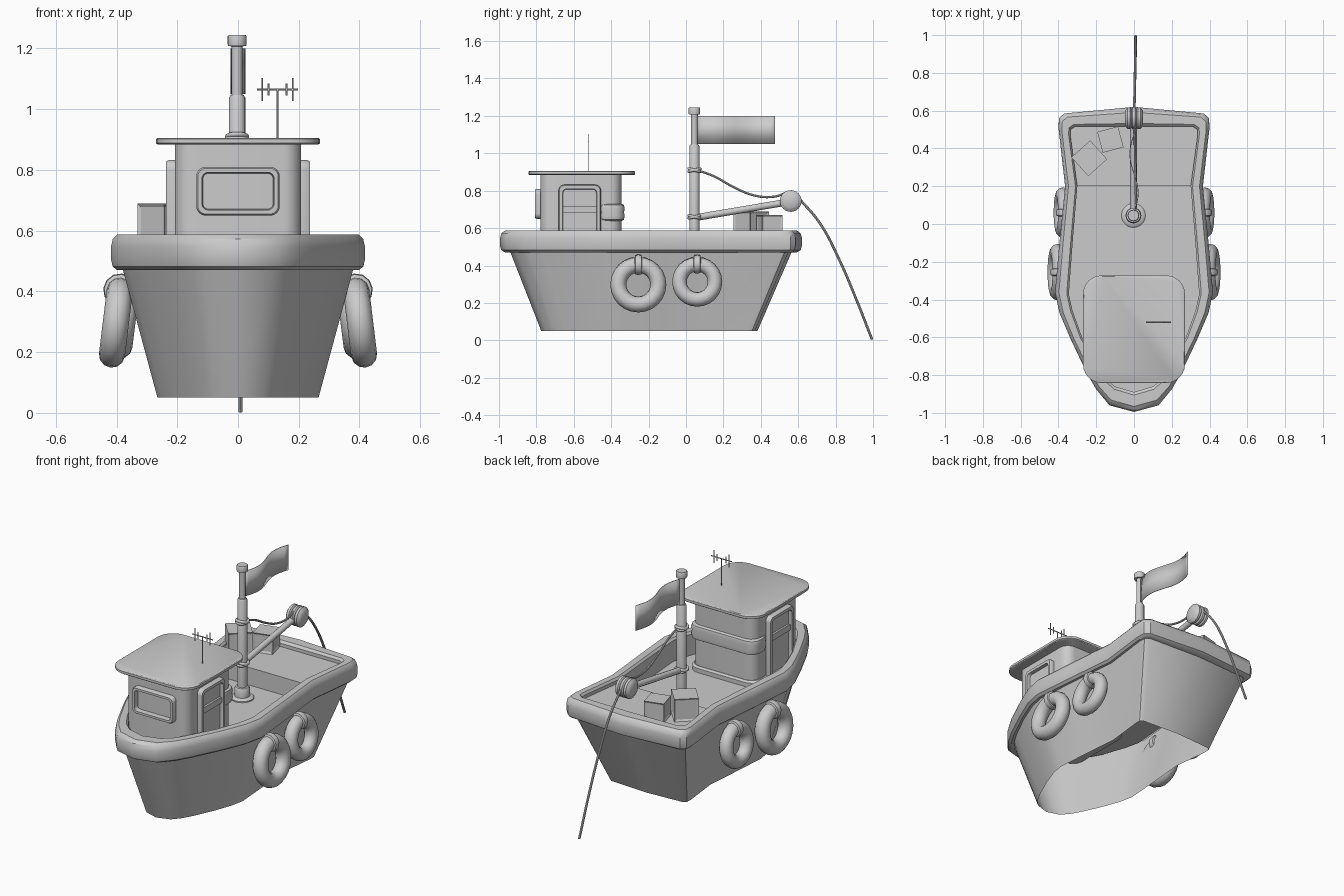
import bpy, bmesh, math
from math import sin, cos, pi, radians
from mathutils import Matrix, Vector

if "Cube" in bpy.data.objects:
    bpy.data.objects.remove(bpy.data.objects["Cube"])


def finish(ob, angle=35):
    bpy.ops.object.select_all(action='DESELECT')
    ob.select_set(True)
    bpy.context.view_layer.objects.active = ob
    if ob.type == 'CURVE':
        bpy.ops.object.convert(target='MESH')
        ob = bpy.context.view_layer.objects.active
    bpy.ops.object.shade_smooth_by_angle(angle=radians(angle))
    return ob


def link(name, data):
    ob = bpy.data.objects.new(name, data)
    bpy.context.collection.objects.link(ob)
    return ob


def loft(name, rings, mat=Matrix(), bottom=True, top=True, closed=False, angle=35):
    """Skin a stack of equal-length vertex rings."""
    bm = bmesh.new()
    vs = [[bm.verts.new(mat @ Vector(p)) for p in r] for r in rings]
    n = len(vs[0])
    pairs = list(zip(vs, vs[1:])) + ([(vs[-1], vs[0])] if closed else [])
    for a, b in pairs:
        for i in range(n):
            j = (i + 1) % n
            bm.faces.new((a[i], a[j], b[j], b[i]))
    if bottom and not closed:
        bm.faces.new(vs[0][::-1])
    if top and not closed:
        bm.faces.new(vs[-1])
    bmesh.ops.recalc_face_normals(bm, faces=bm.faces)
    me = bpy.data.meshes.new(name)
    bm.to_mesh(me)
    bm.free()
    return finish(link(name, me), angle)


def rr(hx, hy, r, z, cx=0, cy=0, n=6):
    """Rounded rectangle ring."""
    pts = []
    for k, (sx, sy) in enumerate([(1, 1), (-1, 1), (-1, -1), (1, -1)]):
        for i in range(n + 1):
            a = (k + i / n) * pi / 2
            pts.append((cx + sx * (hx - r) + r * cos(a), cy + sy * (hy - r) + r * sin(a), z))
    return pts


def lathe(name, prof, mat=Matrix(), n=20):
    return loft(name, [[(r * cos(2 * pi * i / n), r * sin(2 * pi * i / n), h) for i in range(n)]
                       for r, h in prof], mat)


def rod(name, a, b, r, n=12):
    a, b = Vector(a), Vector(b)
    q = (b - a).to_track_quat('Z', 'Y').to_matrix().to_4x4()
    return lathe(name, [(r, 0), (r, (b - a).length)], Matrix.Translation(a) @ q, n)


def tube(name, pts, r):
    cu = bpy.data.curves.new(name, 'CURVE')
    cu.dimensions = '3D'
    cu.bevel_depth, cu.bevel_resolution, cu.use_fill_caps = r, 2, True
    cu.resolution_u = 6
    sp = cu.splines.new('BEZIER')
    sp.bezier_points.add(len(pts) - 1)
    for bp, p in zip(sp.bezier_points, pts):
        bp.co = p
        bp.handle_left_type = bp.handle_right_type = 'AUTO'
    return finish(link(name, cu))


def torus(name, R, r, mat, n=24, m=10):
    return loft(name, [[((R + r * cos(2 * pi * j / m)) * cos(2 * pi * i / n),
                         (R + r * cos(2 * pi * j / m)) * sin(2 * pi * i / n),
                         r * sin(2 * pi * j / m)) for i in range(n)] for j in range(m)],
                mat, closed=True, angle=50)


def frame(name, hx, hy, r, w, d, mat):
    """Raised rounded frame lying on its local xy plane."""
    return loft(name, [rr(hx, hy, r, 0), rr(hx, hy, r, d * .75), rr(hx - .005, hy - .005, r - .004, d),
                       rr(hx - w + .004, hy - w + .004, r * .7, d), rr(hx - w, hy - w, r * .6, 0)],
                mat, closed=True)


# Hull: outer and inner half outlines, bow to stern
OUT = [(0, -.995), (.13, -.96), (.20, -.875), (.25, -.79), (.335, -.61), (.395, -.47), (.418, -.36),
       (.395, -.1), (.365, .2), (.40, .51), (.397, .56), (.37, .585), (0, .62)]
INN = [(0, -.89), (.10, -.86), (.15, -.82), (.195, -.75), (.275, -.6), (.325, -.46), (.345, -.37),
       (.325, -.1), (.30, .2), (.337, .47), (.335, .5), (.31, .517), (0, .517)]


def full(half):
    return half + [(-x, y) for x, y in half[-2:0:-1]]


def ring(t, z, sx=1, sy=1, dy=0):
    return [((a[0] * (1 - t) + b[0] * t) * sx, (a[1] * (1 - t) + b[1] * t) * sy + dy, z)
            for a, b in zip(full(OUT), full(INN))]


loft('hull', [ring(.5, .05, .695, .765, -.053), ring(.5, .48)], bottom=False, top=False)
loft('gunwale_and_deck', [ring(.5, .47), ring(.28, .47), ring(.07, .482), ring(0, .505), ring(0, .548),
                          ring(.08, .573), ring(.28, .588), ring(.85, .588), ring(1, .575), ring(1, .45)],
     bottom=False)
aft = [p for p in full(INN) if p[1] >= .2]
loft('aft_deck', [[(x, y, .45) for x, y in aft], [(x, y, .555) for x, y in aft]], bottom=False)

# Cabin and roof
CY = -.562
loft('cabin_plinth', [rr(.225, .23, .07, .44, 0, CY), rr(.225, .23, .07, .475, 0, CY),
                      rr(.212, .22, .06, .485, 0, CY)])
loft('cabin', [rr(.208, .217, .06, .44, 0, CY), rr(.208, .217, .06, .89, 0, CY)])
loft('roof', [rr(.265, .28, .1, .884, 0, -.557), rr(.27, .285, .1, .888, 0, -.557),
              rr(.27, .285, .1, .902, 0, -.557), rr(.265, .28, .1, .906, 0, -.557)])
loft('rear_cabin_pad', [rr(.206 + e, .058 + e, .055, z, 0, -.402) for e, z in
                        [(0, .638), (.012, .645), (.016, .665), (.013, .685), (.016, .705),
                         (.012, .723), (0, .73)]])

# Front window and side doors
front = Matrix(((1, 0, 0, 0), (0, 0, -1, -.775), (0, 1, 0, .73), (0, 0, 0, 1)))
frame('front_window_frame', .137, .08, .03, .022, .033, front)
for s, side in ((1, 'right'), (-1, 'left')):
    m = Matrix(((0, 0, s, s * .205), (1, 0, 0, -.568), (0, 1, 0, .645), (0, 0, 0, 1)))
    frame(side + '_door_frame', .113, .187, .03, .026, .032, m)
    loft(side + '_door_panel', [rr(.09, .165, .015, 0), rr(.09, .165, .015, .012)], m)
    loft(side + '_door_rail', [rr(.09, .018, .008, 0, 0, .055), rr(.09, .018, .008, .024, 0, .055)], m)

# Antenna
AX, AY = .13, -.52
rod('antenna_pole', (AX, AY, .9), (AX, AY, 1.068), .003, 6)
rod('antenna_bar', (AX - .067, AY, 1.065), (AX + .067, AY, 1.065), .003, 6)
for dx, h in ((-.05, .038), (-.03, .02), (.03, .02), (.05, .038)):
    rod('antenna_element', (AX + dx, AY, 1.065 - h), (AX + dx, AY, 1.065 + h), .003, 6)

# Mast with stepped profile
MY = .045
lathe('mast', [(.064, .44), (.064, .457), (.056, .464), (.042, .466), (.042, .51), (.036, .52), (.027, .522),
               (.027, 1.038), (.022, 1.046), (.018, 1.047), (.018, 1.207), (.03, 1.208), (.031, 1.215),
               (.031, 1.24), (.028, 1.245)], Matrix.Translation((-.003, MY, 0)))

# Waving flag
bm = bmesh.new()
cols = []
for i in range(17):
    y = .06 + .415 * i / 16
    x = .022 * sin(2 * pi * i / 16)
    cols.append([bm.verts.new((x, y, z)) for z in (1.05, 1.2)])
for a, b in zip(cols, cols[1:]):
    bm.faces.new((a[0], b[0], b[1], a[1]))
me = bpy.data.meshes.new('flag')
bm.to_mesh(me)
bm.free()
flag = link('flag', me)
mod = flag.modifiers.new('thickness', 'SOLIDIFY')
mod.thickness, mod.offset = .004, 0
finish(flag)

# Boom and rope drum
rod('boom', (-.003, MY, .655), (-.003, .55, .74), .018)
drum = [(.038, -.048), (.044, -.044)]
for k in (-1, 0, 1):
    c = k * .027
    drum += [(.05, c - .013), (.058, c - .007), (.058, c + .007), (.05, c + .013)]
drum += [(.044, .044), (.038, .048)]
lathe('rope_drum', drum, Matrix.Translation((0, .56, .745)) @ Matrix.Rotation(pi / 2, 4, 'Y'), 24)

# Ropes and mast lashings
tube('stay_rope', [(.01, .06, .91), (.01, .15, .877), (.008, .25, .822), (.005, .36, .776),
                   (.004, .47, .768), (0, .55, .795)], .006)
tube('hanging_rope', [(0, .56, .798), (.002, .63, .73), (.004, .72, .62), (.006, .82, .43),
                      (.008, .91, .22), (.008, .995, .004)], .007)
for z in (.91, .66):
    for tilt in (-14, 12):
        torus('mast_lashing', .032, .008, Matrix.Translation((-.003, MY, z)) @
              Matrix.Rotation(radians(tilt), 4, 'X'), 18, 8)

# Ring fenders on both sides, each with a strap
for s in (1, -1):
    for y, z, x, R, r in ((-.255, .298, .402, .107, .043), (.06, .313, .375, .095, .039)):
        base = Matrix.Translation((s * x, y, z)) @ Matrix.Rotation(radians(-7 * s), 4, 'Y')
        torus('ring_fender', R, r, base @ Matrix.Rotation(pi / 2, 4, 'Y'), 24, 12)
        strap = base @ Matrix.Translation((0, 0, R)) @ Matrix.Rotation(pi / 2, 4, 'X')
        loft('fender_strap', [[((r + e) * cos(i * pi / 6), (r + e) * sin(i * pi / 6), w) for i in range(12)]
                              for e, w in ((-.003, -.02), (.009, -.016), (.012, 0), (.009, .016), (-.003, .02))],
             strap, closed=True)

# Crates with inset sides
for x, y, rot, h in ((-.237, .348, 42, .067), (-.125, .447, 15, .057)):
    bm = bmesh.new()
    bmesh.ops.create_cube(bm, size=2 * h)
    sides = [f for f in bm.faces if abs(f.normal.z) < .5]
    bmesh.ops.inset_individual(bm, faces=sides, thickness=.015, depth=-.006)
    bm.transform(Matrix.Translation((x, y, .555 + h)) @ Matrix.Rotation(radians(rot), 4, 'Z'))
    me = bpy.data.meshes.new('crate')
    bm.to_mesh(me)
    bm.free()
    link('crate', me)
